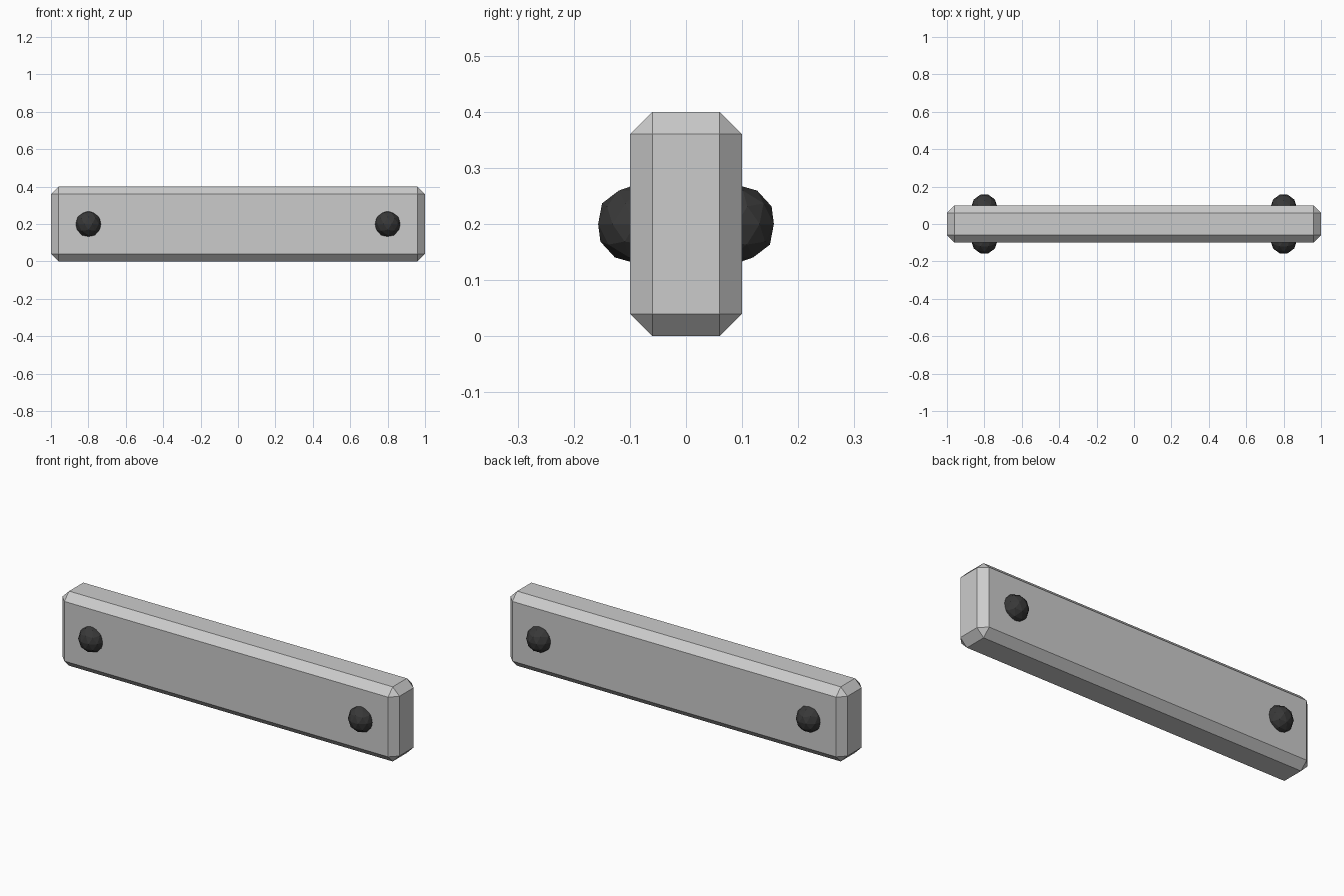
import bpy, math

if "Cube" in bpy.data.objects:
    bpy.data.objects.remove(bpy.data.objects["Cube"])

# Chamfered bar
bpy.ops.mesh.primitive_cube_add(size=1, location=(0, 0, 0.2))
bar = bpy.context.object
bar.name = "bar"
bar.scale = (2.0, 0.2, 0.4)
bpy.ops.object.transform_apply(location=False, rotation=False, scale=True)
bevel = bar.modifiers.new("chamfer", 'BEVEL')
bevel.width = 0.04
bevel.segments = 1
bevel.limit_method = 'NONE'

# Dark rivet heads on both faces, near each end
dark = bpy.data.materials.new("dark_metal")
dark.diffuse_color = (0.04, 0.04, 0.04, 1)
dark.use_nodes = True
dark.node_tree.nodes["Principled BSDF"].inputs["Base Color"].default_value = dark.diffuse_color
for end, x in (("left", -0.8), ("right", 0.8)):
    for side, y in (("front", -0.09), ("back", 0.09)):
        bpy.ops.mesh.primitive_ico_sphere_add(
            subdivisions=2, radius=0.07, location=(x, y, 0.2),
            rotation=(0, 0, math.pi / 2))
        rivet = bpy.context.object
        rivet.name = f"rivet_{end}_{side}"
        rivet.data.materials.append(dark)
